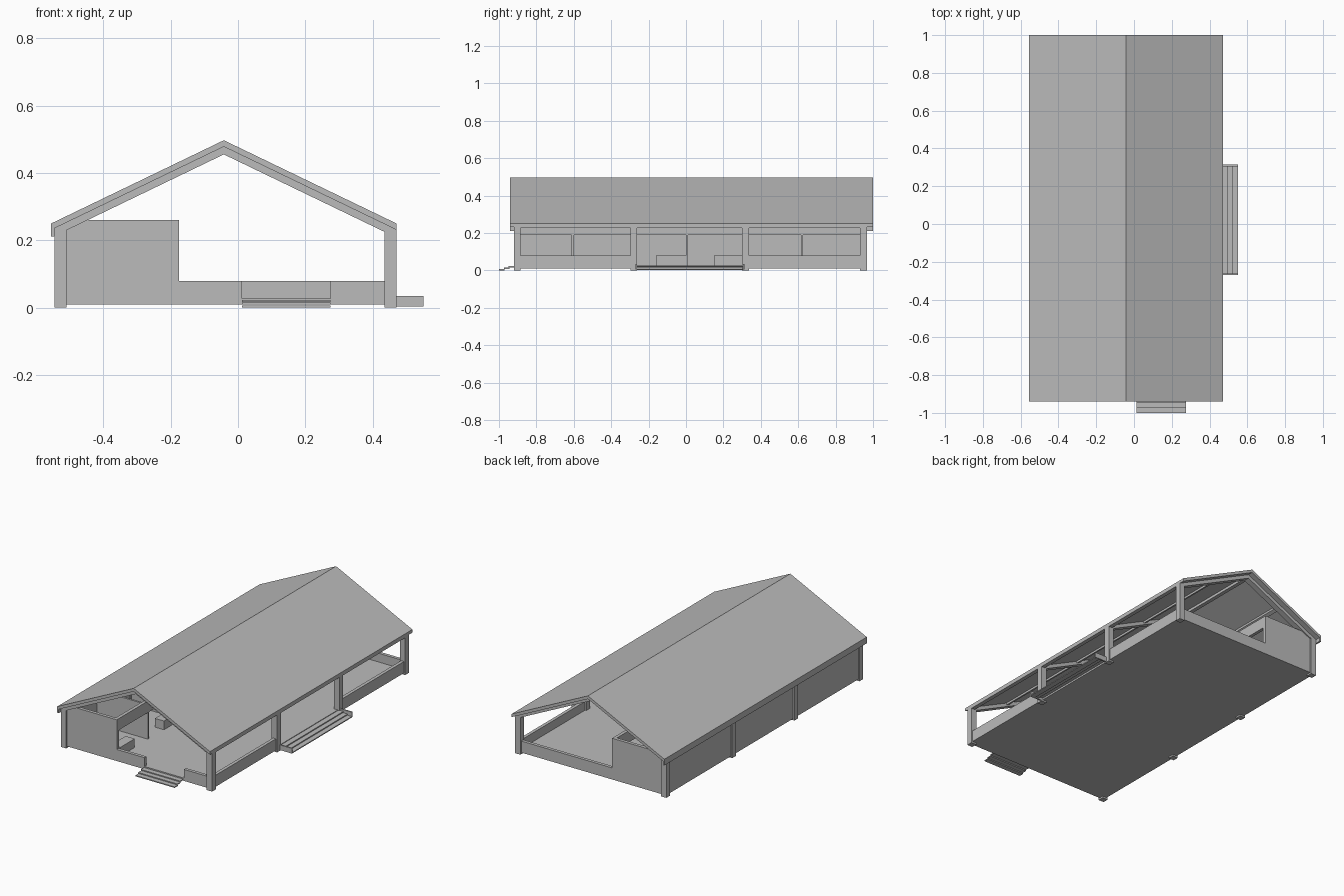
import bpy

cube = bpy.data.objects.get("Cube")
if cube:
    bpy.data.objects.remove(cube, do_unlink=True)

grey = bpy.data.materials.new("plain grey")
grey.use_nodes = True
COLOUR = (0.5, 0.5, 0.5, 1)
grey.diffuse_color = COLOUR
grey.node_tree.nodes["Principled BSDF"].inputs["Base Color"].default_value = COLOUR


def add_mesh(name, verts, faces):
    mesh = bpy.data.meshes.new(name)
    mesh.from_pydata(verts, [], faces)
    mesh.materials.append(grey)
    obj = bpy.data.objects.new(name, mesh)
    bpy.context.scene.collection.objects.link(obj)
    return obj


def extrude_profile(name, profile, y0, y1):
    """Sweep an x-z outline (anticlockwise from the front) along y."""
    n = len(profile)
    verts = [(x, y, z) for y in (y0, y1) for x, z in profile]
    faces = [tuple(range(n)), tuple(reversed(range(n, 2 * n)))]
    faces += [(i, i + n, (i + 1) % n + n, (i + 1) % n) for i in range(n)]
    return add_mesh(name, verts, faces)


def box(name, x0, x1, y0, y1, z0, z1):
    return extrude_profile(name, [(x0, z0), (x1, z0), (x1, z1), (x0, z1)], y0, y1)


RIDGE_X, RIDGE_Z, SLOPE = -0.042, 0.497, 0.482
LEFT, RIGHT = -0.545, 0.47
FRONT, BACK = -0.92, 0.967
POST = 0.036
POST_Y = [FRONT, -0.297, 0.3, BACK - POST]
FLOOR_Z, SLAB_Z, LOW_Z = 0.027, 0.01, 0.08
PARTITION_X = -0.175


def roof_z(x, drop):
    return RIDGE_Z - drop - SLOPE * abs(x - RIDGE_X)


def chevron(name, x0, x1, top, bottom, y0, y1):
    upper = [(x, roof_z(x, top)) for x in (x1, RIDGE_X, x0)]
    lower = [(x, roof_z(x, bottom)) for x in (x0, RIDGE_X, x1)]
    return extrude_profile(name, upper + lower, y0, y1)


# Roof sheet, frame rafters and purlins
chevron("roof", -0.555, RIGHT, 0, 0.019, -0.94, 1.0)
for y in POST_Y:
    chevron("rafter", LEFT, RIGHT, 0.019, 0.042, y, y + POST)
for x in (-0.28, 0.2):
    extrude_profile("purlin", [(x - .01, roof_z(x - .01, .032)), (x + .01, roof_z(x + .01, .032)),
                               (x + .01, roof_z(x + .01, .018)), (x - .01, roof_z(x - .01, .018))],
                    FRONT, BACK)
box("ridge_beam", RIDGE_X - 0.012, RIDGE_X + 0.012, FRONT, BACK, 0.456, 0.476)
box("right_eave_beam", RIGHT - 0.025, RIGHT, FRONT, BACK, 0.226, 0.24)
box("left_eave_beam", LEFT, LEFT + 0.025, FRONT, BACK, 0.212, 0.235)
box("left_gutter", -0.555, LEFT, -0.94, 1.0, 0.212, 0.24)

# Posts along both long sides
for y in POST_Y:
    box("post", LEFT, LEFT + POST, y, y + POST, 0, 0.235)
    box("post", RIGHT - POST, RIGHT, y, y + POST, 0, 0.235)

# Floor and perimeter walls
box("floor", LEFT + 0.01, RIGHT - 0.01, FRONT + 0.008, BACK - 0.008, SLAB_Z, FLOOR_Z)
for a, b in zip(POST_Y, POST_Y[1:]):
    box("closed_side_wall", LEFT + 0.008, LEFT + 0.028, a + POST, b, SLAB_Z, 0.23)
for i in (0, 2):
    box("open_side_low_wall", RIGHT - 0.028, RIGHT - 0.008,
        POST_Y[i] + POST, POST_Y[i + 1], SLAB_Z, LOW_Z)


def gable_wall(name, y0, y1):
    x0 = LEFT + 0.02
    top = 0.26
    cut = RIDGE_X - (RIDGE_Z - 0.03 - top) / SLOPE
    extrude_profile(name, [(x0, SLAB_Z), (PARTITION_X, SLAB_Z), (PARTITION_X, top),
                           (cut, top), (x0, roof_z(x0, 0.03))], y0, y1)


gable_wall("front_tall_wall", FRONT + 0.008, FRONT + 0.028)
gable_wall("back_tall_wall", BACK - 0.028, BACK - 0.008)
box("back_low_wall", PARTITION_X, RIGHT - POST, BACK - 0.028, BACK - 0.008, SLAB_Z, LOW_Z)
for x0, x1 in ((PARTITION_X, 0.012), (0.275, RIGHT - POST)):
    box("front_low_wall", x0, x1, FRONT + 0.008, FRONT + 0.028, SLAB_Z, LOW_Z)

# Stalls: header, dividers and counters
box("stall_header", PARTITION_X - 0.02, PARTITION_X, FRONT + 0.028, BACK - 0.028, 0.19, 0.26)
for y in (-0.605, -0.29, 0.005, 0.31, 0.62):
    box("stall_divider", LEFT + 0.028, PARTITION_X - 0.002, y - 0.006, y + 0.006, FLOOR_Z, 0.235)
for y0, y1 in ((-0.89, -0.74), (-0.46, -0.3), (-0.16, 0.01),
               (0.15, 0.3), (0.46, 0.61), (0.78, 0.93)):
    box("stall_counter", PARTITION_X - 0.06, PARTITION_X, y0, y1, FLOOR_Z, LOW_Z)

# Entrance steps at the front and on the open side
STEPS = 3
for i in range(STEPS):
    z = 0.007 + 0.008 * i
    y = -1.0 + 0.026 * i
    box("front_step", 0.012, 0.275, y, y + 0.03, z - 0.006, z)
    x = 0.55 - 0.028 * i
    box("side_step", x - 0.032, x, -0.262, 0.305, z - 0.004, z + 0.002)
for y in (-0.27, 0.305):
    box("side_step_cheek", RIGHT - 0.01, 0.55, y, y + 0.009, 0.004, 0.035)
